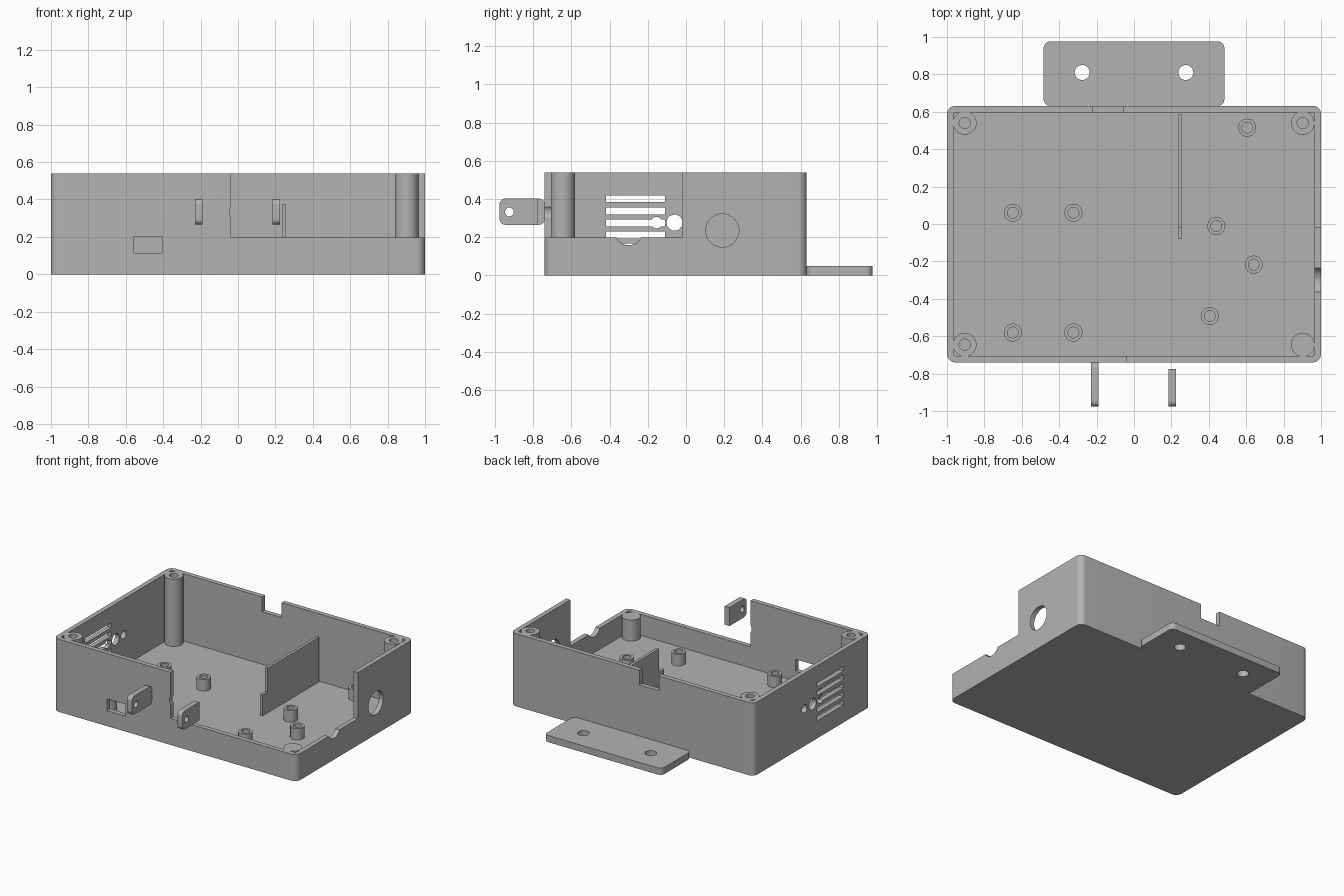
import bpy
import bmesh
from math import cos, sin, pi

cube = bpy.data.objects.get("Cube")
if cube:
    bpy.data.objects.remove(cube, do_unlink=True)

grey = bpy.data.materials.new("plain_grey")
grey.use_nodes = True
grey.diffuse_color = (0.45, 0.45, 0.45, 1)
grey.node_tree.nodes["Principled BSDF"].inputs["Base Color"].default_value = (0.45, 0.45, 0.45, 1)


# 2D outlines
def circle(u, v, r, n=40):
    return [(u + r * cos(2 * pi * i / n), v + r * sin(2 * pi * i / n)) for i in range(n)]


def rect(u0, u1, v0, v1, r=0, n=8):
    if not r:
        return [(u0, v0), (u1, v0), (u1, v1), (u0, v1)]
    centres = [(u1 - r, v1 - r), (u0 + r, v1 - r), (u0 + r, v0 + r), (u1 - r, v0 + r)]
    return [(cu + r * cos(pi / 2 * (k + i / n)), cv + r * sin(pi / 2 * (k + i / n)))
            for k, (cu, cv) in enumerate(centres) for i in range(n + 1)]


# Extrude an outline along an axis from lo to hi
def prism(name, outline, axis, lo, hi):
    place = {"x": lambda u, v, w: (w, u, v),
             "y": lambda u, v, w: (u, w, v),
             "z": lambda u, v, w: (u, v, w)}[axis]
    bm = bmesh.new()
    a = [bm.verts.new(place(u, v, lo)) for u, v in outline]
    b = [bm.verts.new(place(u, v, hi)) for u, v in outline]
    bm.faces.new(a)
    bm.faces.new(b)
    for i in range(len(a)):
        j = (i + 1) % len(a)
        bm.faces.new((a[i], a[j], b[j], b[i]))
    bmesh.ops.recalc_face_normals(bm, faces=bm.faces)
    mesh = bpy.data.meshes.new(name)
    bm.to_mesh(mesh)
    bm.free()
    mesh.materials.append(grey)
    obj = bpy.data.objects.new(name, mesh)
    bpy.context.collection.objects.link(obj)
    return obj


def select(obj):
    bpy.ops.object.select_all(action="DESELECT")
    obj.select_set(True)
    bpy.context.view_layer.objects.active = obj


# Subtract a prism and discard the cutter
def cut(obj, outline, axis, lo, hi):
    cutter = prism("cutter", outline, axis, lo, hi)
    cutter.hide_render = True
    mod = obj.modifiers.new("cut", "BOOLEAN")
    mod.operation = "DIFFERENCE"
    mod.solver = "EXACT"
    mod.object = cutter
    select(obj)
    bpy.ops.object.modifier_apply(modifier=mod.name)
    bpy.data.objects.remove(cutter, do_unlink=True)


FRONT, BACK, TOP, FLOOR, WALL = -0.74, 0.632, 0.54, 0.04, 0.035
LOW = 0.197      # height of the cut-away corner
parts = []

# Open tray
body = prism("case_body", rect(-1, 1, FRONT, BACK, 0.045), "z", 0, TOP)
cut(body, rect(-1 + WALL, 1 - WALL, FRONT + WALL, BACK - WALL, 0.01), "z", FLOOR, 1)
parts.append(body)

# Front wall: cable hole, port window, then the cut-away corner
cut(body, circle(0, 0.33, 0.046), "y", -0.9, -0.6)
cut(body, rect(-0.56, -0.405, 0.115, 0.203), "y", -0.9, -0.6)
cut(body, rect(-0.037, 1.2, -1, -0.02), "z", LOW, 1)

# Right wall: two round openings, one open at the top
cut(body, circle(-0.3, 0.23, 0.072), "x", 0.9, 1.1)
cut(body, circle(0.19, 0.235, 0.087), "x", 0.9, 1.1)

# Back wall notch
cut(body, rect(-0.22, -0.06, 0.43, 0.8), "y", 0.5, 0.8)

# Left wall: vent slots and three small holes
for i in range(5):
    z = 0.131 + i * 0.063
    cut(body, rect(-0.42, -0.11, z, z + 0.035), "x", -1.1, -0.9)
for y, r in ((-0.155, 0.03), (-0.06, 0.042), (0.035, 0.03)):
    cut(body, circle(y, 0.276, r), "x", -1.1, -0.9)

# Corner screw posts
for name, x, y in (("back_right", 0.902, 0.54), ("back_left", -0.905, 0.54),
                   ("front_left", -0.905, -0.645)):
    post = prism("post_" + name, circle(x, y, 0.063), "z", FLOOR - 0.01, TOP)
    cut(post, circle(x, y, 0.03), "z", 0.3, 1)
    parts.append(post)
parts.append(prism("post_front_right_short", circle(0.902, -0.645, 0.063), "z", FLOOR - 0.01, LOW))

# Board standoffs
spots = [(x, y) for x in (-0.648, -0.324) for y in (0.06, -0.58)]
spots += [(0.605, 0.515), (0.44, -0.01), (0.64, -0.217), (0.405, -0.492)]
for i, (x, y) in enumerate(spots):
    standoff = prism(f"standoff_{i + 1}", circle(x, y, 0.048, 32), "z", FLOOR - 0.01, 0.125)
    cut(standoff, circle(x, y, 0.029, 32), "z", FLOOR, 1)
    parts.append(standoff)

# Stepped inner partition
parts.append(prism("partition", [(-0.08, FLOOR - 0.01), (0.585, FLOOR - 0.01), (0.585, 0.372),
                                 (-0.02, 0.372), (-0.02, LOW), (-0.08, LOW)], "x", 0.235, 0.256))

# Front hinge tabs
for name, x in (("left", -0.21), ("right", 0.205)):
    tab = prism("tab_" + name, rect(-0.976, FRONT, 0.265, 0.402, 0.03), "x", x - 0.02, x + 0.02)
    cut(tab, circle(-0.925, 0.332, 0.023, 24), "x", x - 0.1, x + 0.1)
    if name == "right":
        cut(tab, rect(-0.776, -0.6, 0, 1), "x", x - 0.1, x + 0.1)
    parts.append(tab)

# Rear mounting plate
plate = prism("mounting_plate", rect(-0.483, 0.483, BACK, 0.976, 0.035), "z", 0, 0.05)
for x in (-0.277, 0.277):
    cut(plate, circle(x, 0.81, 0.04), "z", -0.1, 0.2)
parts.append(plate)

for obj in parts:
    select(obj)
    bpy.ops.object.shade_smooth_by_angle(angle=pi / 6)
